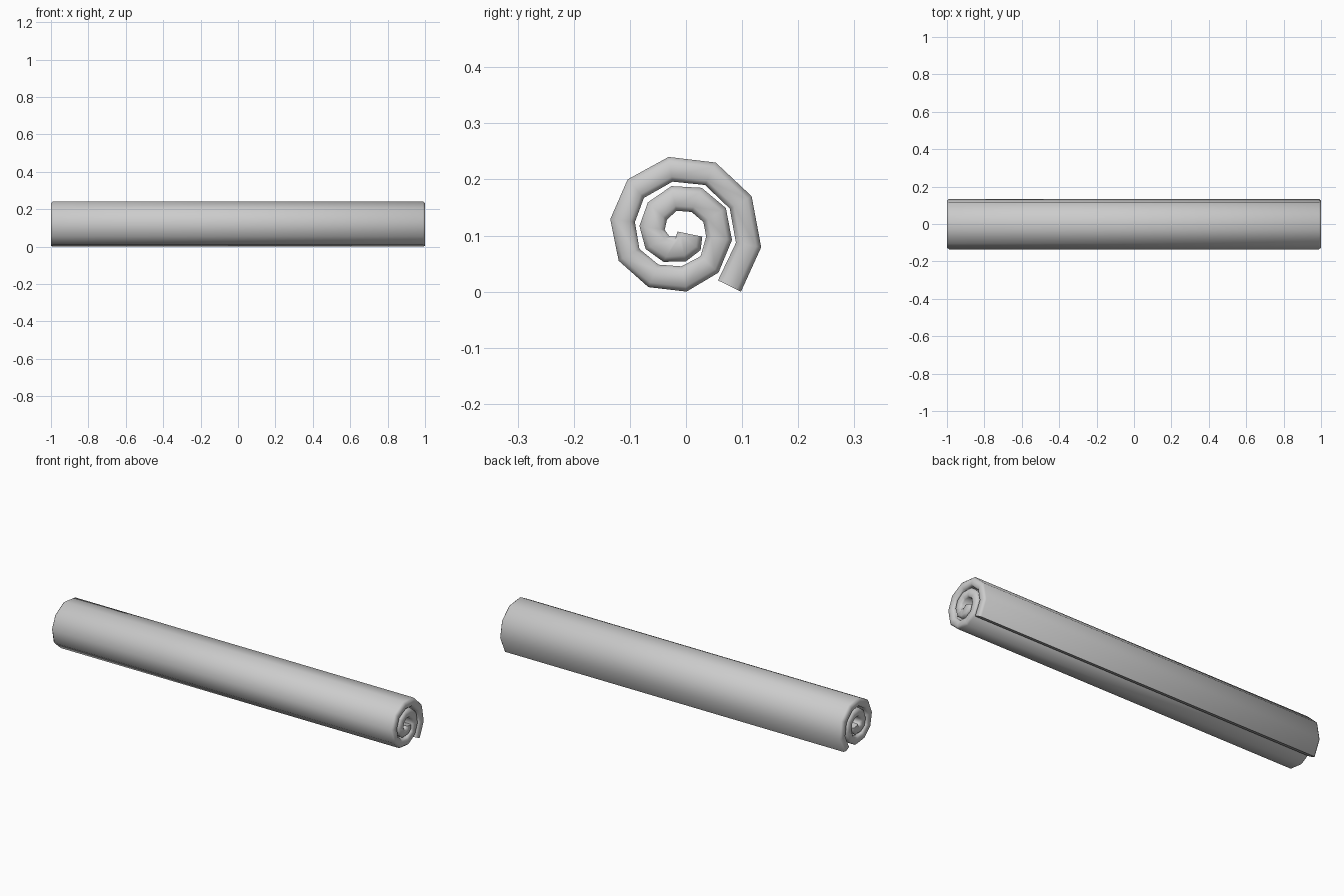
import bpy, bmesh
from mathutils import Vector

if "Cube" in bpy.data.objects:
    bpy.data.objects.remove(bpy.data.objects["Cube"])

# Spiral cross-section (y, z), from the loose outer end to the core
OUTER = [(.098, .002), (.134, .081), (.117, .172), (.053, .232), (-.031, .242),
         (-.104, .202), (-.135, .131), (-.12, .057), (-.067, .010), (.001, .002),
         (.058, .036), (.082, .094), (.071, .151), (.028, .187), (-.026, .19),
         (-.068, .161), (-.083, .119), (-.072, .078), (-.04, .055), (0, .056),
         (.026, .076), (.029, .1)]
INNER = [(.057, .022), (.089, .089), (.078, .150), (.034, .192), (-.024, .198),
         (-.075, .169), (-.091, .126), (-.083, .078), (-.049, .050), (-.008, .047),
         (.026, .065), (.036, .1), (.031, .126), (.010, .144), (-.017, .146),
         (-.034, .130), (-.038, .112), (-.029, .1), (-.016, .1), (-.015, .109),
         (-.015, .109), (-.015, .109)]

# Rounded loop around the mat thickness: (x, blend from outer to inner)
LOOP = [(-.99, 0), (.99, 0), (1, .2), (1, .8),
        (.99, 1), (-.99, 1), (-1, .8), (-1, .2)]

bm = bmesh.new()
rings = []
for o, i in zip(OUTER, INNER):
    ring = []
    for x, t in LOOP:
        p = Vector(o).lerp(Vector(i), t)
        ring.append(bm.verts.new((x, p.x, p.y - .002)))
    rings.append(ring)

# Skin between neighbouring rings, then close both long edges
n = len(LOOP)
for a, b in zip(rings, rings[1:]):
    for k in range(n):
        m = (k + 1) % n
        bm.faces.new((a[k], a[m], b[m], b[k]))
bm.faces.new(rings[0][::-1])
bm.faces.new(rings[-1])
bmesh.ops.remove_doubles(bm, verts=bm.verts[:], dist=1e-5)
bmesh.ops.recalc_face_normals(bm, faces=bm.faces[:])

# Rolled mat, smooth with crisp long edges
mesh = bpy.data.meshes.new("rolled_mat")
bm.to_mesh(mesh)
bm.free()
mat_obj = bpy.data.objects.new("rolled_mat", mesh)
bpy.context.collection.objects.link(mat_obj)
bpy.context.view_layer.objects.active = mat_obj
mat_obj.select_set(True)
bpy.ops.object.shade_smooth_by_angle(angle=1.05)
